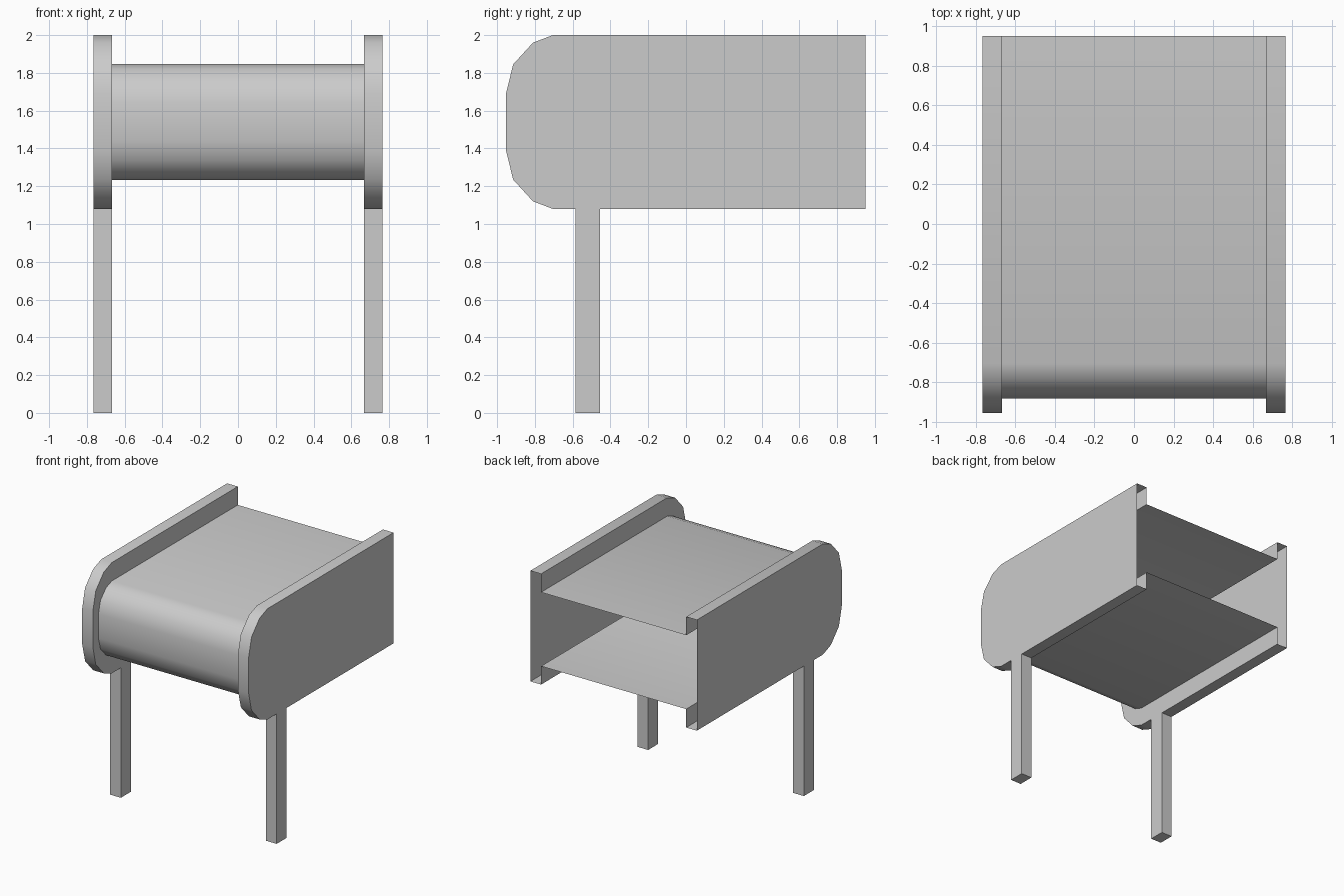
import bpy, bmesh
from mathutils import Matrix, Vector

if "Cube" in bpy.data.objects:
    bpy.data.objects.remove(bpy.data.objects["Cube"])

BACK = 0.95
OUT_X, IN_X = 0.765, 0.667


def side_profile(front_curve, z_mid):
    # half curve (y, height from middle), mirrored about z_mid, run straight to the back
    half = [(BACK, front_curve[0][1])] + front_curve
    lower = [(y, z_mid - h) for y, h in half]
    upper = [(y, z_mid + h) for y, h in reversed(half)]
    return lower + upper


def finish(bm, name):
    mesh = bpy.data.meshes.new(name)
    bm.to_mesh(mesh)
    bm.free()
    ob = bpy.data.objects.new(name, mesh)
    bpy.context.collection.objects.link(ob)
    return ob


# Side panel outline and the smaller outline of the curved sheet between them
panel = side_profile([(-0.705, 0.46), (-0.81, 0.42), (-0.915, 0.305), (-0.953, 0.15)], 1.54)
sheet = side_profile([(-0.705, 0.307), (-0.78, 0.28), (-0.853, 0.203), (-0.88, 0.1)], 1.54)

# Hood: outer walls, rims, inner lips and sheet as one shell, open at the back
bm = bmesh.new()
sections = [(-OUT_X, panel), (-IN_X, panel), (-IN_X, sheet),
            (IN_X, sheet), (IN_X, panel), (OUT_X, panel)]
loops = [[bm.verts.new((x, y, z)) for y, z in prof] for x, prof in sections]
for a, b in zip(loops, loops[1:]):
    for i in range(len(a) - 1):
        bm.faces.new((a[i], b[i], b[i + 1], a[i + 1]))
bm.faces.new(loops[0])
bm.faces.new(loops[-1][::-1])
hood = finish(bm, "hood_shell")

bpy.context.view_layer.objects.active = hood
hood.select_set(True)
bpy.ops.object.shade_smooth_by_angle(angle=0.6)

# Two front legs, open where they meet the hood
for side, label in ((-1, "left"), (1, "right")):
    bm = bmesh.new()
    size = Vector((OUT_X - IN_X, 0.13, 1.08))
    centre = Vector((side * (OUT_X + IN_X) / 2, -0.52, 0.54))
    bmesh.ops.create_cube(bm, size=1, matrix=Matrix.LocRotScale(centre, None, size))
    bm.normal_update()
    top = [f for f in bm.faces if f.normal.z > 0.9]
    bmesh.ops.delete(bm, geom=top, context='FACES_ONLY')
    finish(bm, label + "_leg")
